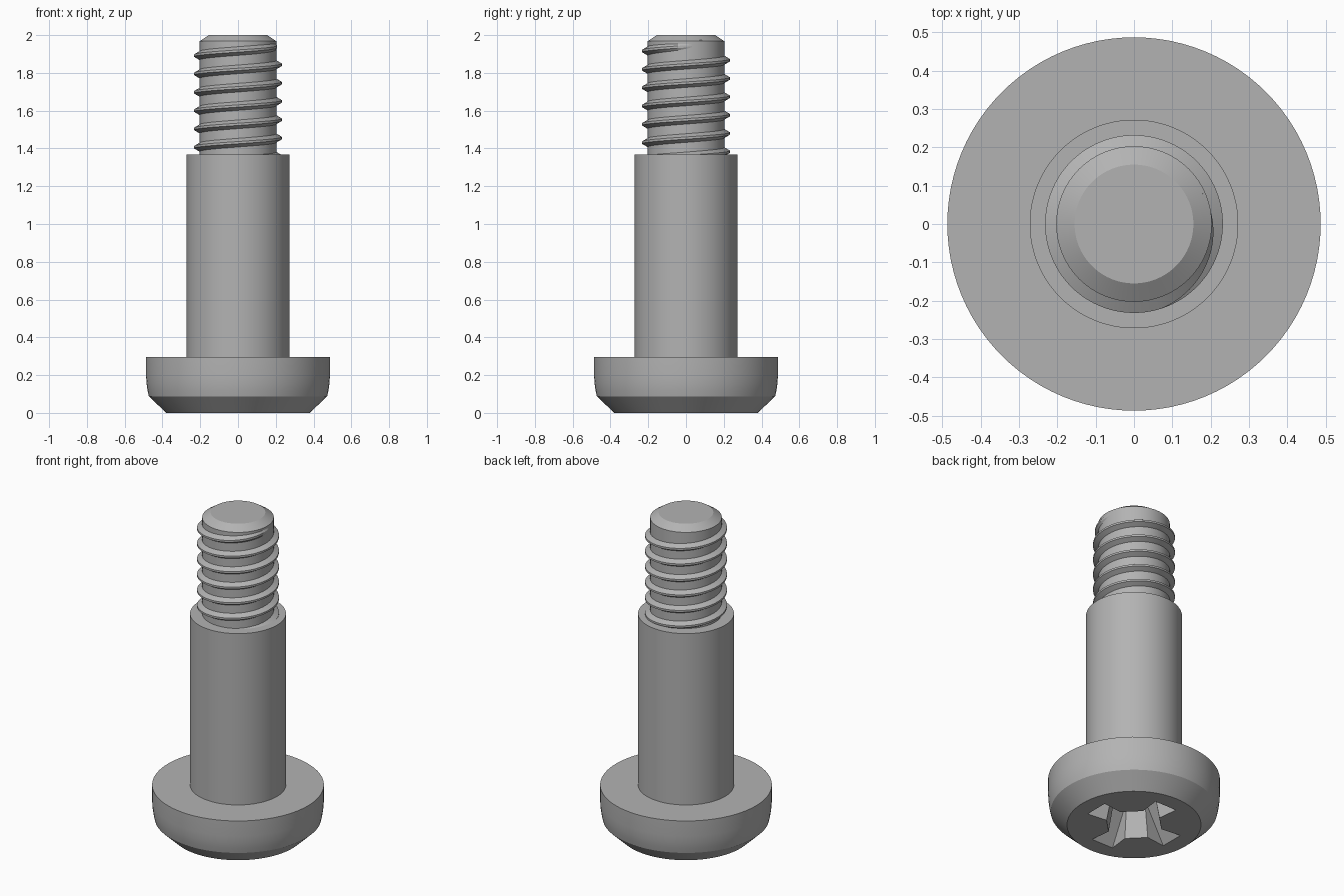
import bpy, bmesh, math
from mathutils import Matrix, Vector

if "Cube" in bpy.data.objects:
    bpy.data.objects.remove(bpy.data.objects["Cube"])

SEG = 96
GREY = (0.45, 0.45, 0.45, 1)
steel = bpy.data.materials.new("plain grey steel")
steel.use_nodes = True
steel.diffuse_color = GREY
steel.node_tree.nodes["Principled BSDF"].inputs["Base Color"].default_value = GREY


def finish(name, bm, smooth=True):
    bmesh.ops.recalc_face_normals(bm, faces=bm.faces)
    mesh = bpy.data.meshes.new(name)
    bm.to_mesh(mesh)
    bm.free()
    mesh.materials.append(steel)
    obj = bpy.data.objects.new(name, mesh)
    bpy.context.collection.objects.link(obj)
    if smooth:
        shade(obj)
    return obj


def shade(obj):
    bpy.ops.object.select_all(action="DESELECT")
    obj.select_set(True)
    bpy.context.view_layer.objects.active = obj
    bpy.ops.object.shade_smooth_by_angle(angle=math.radians(25))


def loft(bm, rings):
    """Bridge closed rings of points and cap both ends."""
    rows = [[bm.verts.new(p) for p in ring] for ring in rings]
    n = len(rows[0])
    for a, b in zip(rows, rows[1:]):
        for i in range(n):
            j = (i + 1) % n
            bm.faces.new((a[i], a[j], b[j], b[i]))
    bm.faces.new(rows[0][::-1])
    bm.faces.new(rows[-1])


def turned(name, profile):
    """Solid of revolution from (radius, z) points."""
    bm = bmesh.new()
    angles = [math.tau * i / SEG for i in range(SEG)]
    loft(bm, [[(r * math.cos(a), r * math.sin(a), z) for a in angles] for r, z in profile])
    return finish(name, bm)


# Head: chamfered face, gently bulged rim, flat seat
head = turned("head", [(0.38, 0), (0.472, 0.088), (0.479, 0.12), (0.484, 0.155),
                       (0.487, 0.2), (0.487, 0.295)])

# Shoulder, thread core and chamfered tip
turned("shank", [(0.272, 0.27), (0.272, 1.367), (0.203, 1.367), (0.203, 1.968), (0.155, 2.0)])


# Cross recess cut into the underside of the head
def cross(tip, tip_half, inner, inner_half, z):
    arm = [(tip, -tip_half), (tip, tip_half), (inner, inner_half), (inner_half, inner)]
    pts = []
    for k in range(4):
        turn = Matrix.Rotation(k * math.pi / 2, 3, "Z")
        pts += [turn @ Vector((x, y, z)) for x, y in arm]
    return pts


bm = bmesh.new()
loft(bm, [cross(0.287, 0.077, 0.154, 0.061, -0.01), cross(0.14, 0.05, 0.12, 0.045, 0.2)])
cutter = finish("recess_cutter", bm, smooth=False)
cutter.hide_render = True
cutter.hide_set(True)
cut = head.modifiers.new("recess", "BOOLEAN")
cut.operation = "DIFFERENCE"
cut.solver = "EXACT"
cut.object = cutter
bpy.context.view_layer.objects.active = head
bpy.ops.object.select_all(action="DESELECT")
head.select_set(True)
bpy.ops.object.modifier_apply(modifier="recess")
bpy.data.objects.remove(cutter)
shade(head)

# Right-hand helical thread, fading out near the tip
PITCH, ROOT, CREST = 0.097, 0.196, 0.232
START, TURNS, FADE = 1.358, 6.28, 0.28
Z_END = 1.948
bm = bmesh.new()
rings = []
steps = int(TURNS * SEG)
for i in range(steps + 1):
    t = i / SEG - TURNS + 0.08          # turns, zero at the +x side near the tip
    a = t * math.tau
    z = Z_END - 0.008 + t * PITCH
    grow = min(1, max(0.02, (0.08 - t) / FADE))
    crest = ROOT + (CREST - ROOT) * grow
    section = [(ROOT, -0.027), (crest, -0.006), (crest, 0.006), (ROOT, 0.027)]
    # keep the lowest turn above the shoulder's inside
    rings.append([(r * math.cos(a), r * math.sin(a), max(START, z + dz)) for r, dz in section])
loft(bm, rings)
finish("thread", bm)
